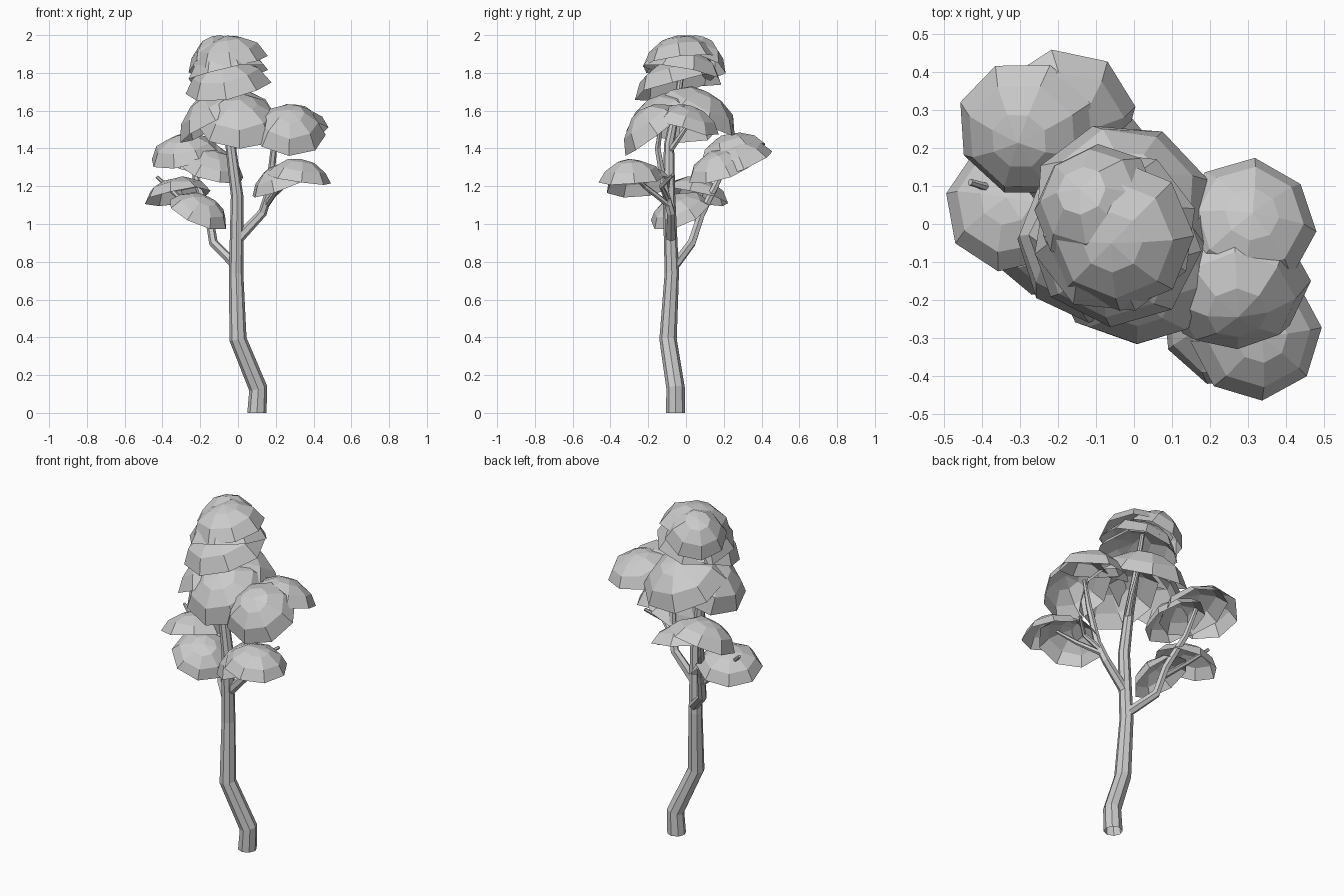
import bpy, bmesh, math, random
from mathutils import Vector, Matrix

random.seed(4)


def finish(bm, name):
    me = bpy.data.meshes.new(name)
    bm.to_mesh(me)
    bm.free()
    ob = bpy.data.objects.new(name, me)
    bpy.context.scene.collection.objects.link(ob)
    return ob


def bridge(bm, a, b):
    n = len(a)
    for k in range(n):
        j = (k + 1) % n
        bm.faces.new((a[k], a[j], b[j], b[k]))


def limb(name, pts, sides=8):
    """Faceted tapering tube through (x, y, z, radius) points."""
    bm = bmesh.new()
    P = [Vector(p[:3]) for p in pts]
    rings = []
    for i, p in enumerate(P):
        d = (P[min(i + 1, len(P) - 1)] - P[max(i - 1, 0)]).normalized()
        if i == 0 and p.z == 0:
            d = Vector((0, 0, 1))
        rot = Vector((0, 0, 1)).rotation_difference(d)
        ring = []
        for k in range(sides):
            a = 2 * math.pi * k / sides
            ring.append(bm.verts.new(p + rot @ Vector((math.cos(a), math.sin(a), 0)) * pts[i][3]))
        rings.append(ring)
    for a, b in zip(rings, rings[1:]):
        bridge(bm, a, b)
    bm.faces.new(rings[-1])
    return finish(bm, name)


def leaf_cap(name, centre, normal, r, h, sides=8):
    """Open low-poly dome: rim centre, facing direction, rim radius, height."""
    bm = bmesh.new()
    rings = []
    for rad, z in ((1, 0), (0.78, 0.52), (0.4, 0.88)):
        rings.append([bm.verts.new((rad * math.cos(2 * math.pi * k / sides),
                                    rad * math.sin(2 * math.pi * k / sides),
                                    z + random.uniform(-0.06, 0.06))) for k in range(sides)])
    bridge(bm, rings[0], rings[1])
    bridge(bm, rings[1], rings[2])
    tip = bm.verts.new((0, 0, 1))
    for k in range(sides):
        bm.faces.new((rings[2][k], rings[2][(k + 1) % sides], tip))
    rot = Vector((0, 0, 1)).rotation_difference(Vector(normal).normalized()).to_matrix().to_4x4()
    bm.transform(Matrix.Translation(centre) @ rot
                 @ Matrix.Rotation(random.uniform(0, 6.28), 4, 'Z')
                 @ Matrix.Diagonal((r, r, h, 1)))
    return finish(bm, name)


# Trunk
limb("trunk", [(0.10, -0.055, 0, 0.051), (0.107, -0.055, 0.13, 0.049),
               (0.0, -0.095, 0.39, 0.046), (-0.01, -0.075, 0.74, 0.038),
               (-0.005, -0.09, 1.15, 0.033), (-0.04, -0.09, 1.42, 0.027),
               (-0.05, -0.05, 1.62, 0.02), (-0.07, -0.01, 1.9, 0.012)])

# Main branches and side twigs
limb("left_branch", [(-0.01, -0.06, 0.78, 0.026), (-0.13, 0.03, 0.90, 0.024),
                     (-0.155, 0.08, 1.05, 0.022), (-0.22, 0.17, 1.23, 0.018),
                     (-0.25, 0.23, 1.40, 0.012)], 6)
limb("left_twig", [(-0.15, 0.06, 1.0, 0.018), (-0.30, 0.07, 1.13, 0.014), (-0.43, 0.11, 1.25, 0.009)], 6)
limb("right_branch", [(0.0, -0.08, 0.92, 0.028), (0.13, -0.08, 1.06, 0.024),
                      (0.165, -0.11, 1.17, 0.021), (0.19, -0.15, 1.40, 0.017),
                      (0.24, -0.13, 1.54, 0.01)], 6)
limb("right_twig", [(0.16, -0.10, 1.13, 0.016), (0.24, -0.13, 1.20, 0.013), (0.32, -0.07, 1.26, 0.009)], 6)
limb("right_low_twig", [(0.15, -0.09, 1.10, 0.016), (0.22, -0.22, 1.20, 0.013), (0.30, -0.29, 1.27, 0.009)], 6)
limb("crown_twig", [(-0.03, -0.09, 1.38, 0.018), (0.0, -0.02, 1.48, 0.013), (0.02, 0.06, 1.6, 0.009)], 6)

# Foliage clusters: rim centre, facing, radius, height
clusters = {
    "crown": [((-0.10, 0.05, 1.855), (-0.3, 0.3, 0.9), 0.17, 0.14),
              ((-0.04, -0.03, 1.86), (-0.15, -0.15, 1), 0.20, 0.14),
              ((-0.05, -0.02, 1.79), (-0.2, 0.2, 1), 0.22, 0.15),
              ((-0.05, -0.05, 1.72), (-0.2, -0.3, 1), 0.23, 0.16)],
    "middle_foliage": [((0.01, -0.12, 1.52), (0, -0.5, 0.85), 0.23, 0.16),
                       ((-0.03, 0.05, 1.565), (0.1, 0.4, 0.9), 0.24, 0.15),
                       ((-0.11, -0.04, 1.53), (-0.45, 0.1, 0.85), 0.22, 0.16)],
    "right_high_foliage": [((0.30, 0.0, 1.52), (0.1, 0.25, 0.9), 0.18, 0.11),
                           ((0.265, -0.16, 1.48), (0.05, -0.55, 0.8), 0.20, 0.15)],
    "right_low_foliage": [((0.32, -0.29, 1.235), (0.15, -0.05, 1), 0.175, 0.11),
                          ((0.24, -0.25, 1.20), (-0.35, -0.1, 0.9), 0.18, 0.12)],
    "left_high_foliage": [((-0.19, 0.27, 1.32), (0.2, -0.3, 0.9), 0.20, 0.11),
                          ((-0.28, 0.25, 1.36), (-0.2, -0.3, 0.9), 0.19, 0.12),
                          ((-0.14, 0.18, 1.28), (0.25, -0.3, 0.9), 0.18, 0.11)],
    "left_low_foliage": [((-0.32, 0.05, 1.145), (-0.15, 0.2, 0.95), 0.18, 0.10),
                         ((-0.21, -0.03, 1.055), (0.35, -0.35, 0.85), 0.17, 0.10)],
}
for name, caps in clusters.items():
    for i, cap in enumerate(caps):
        leaf_cap(f"{name}_{i + 1}", *cap)
